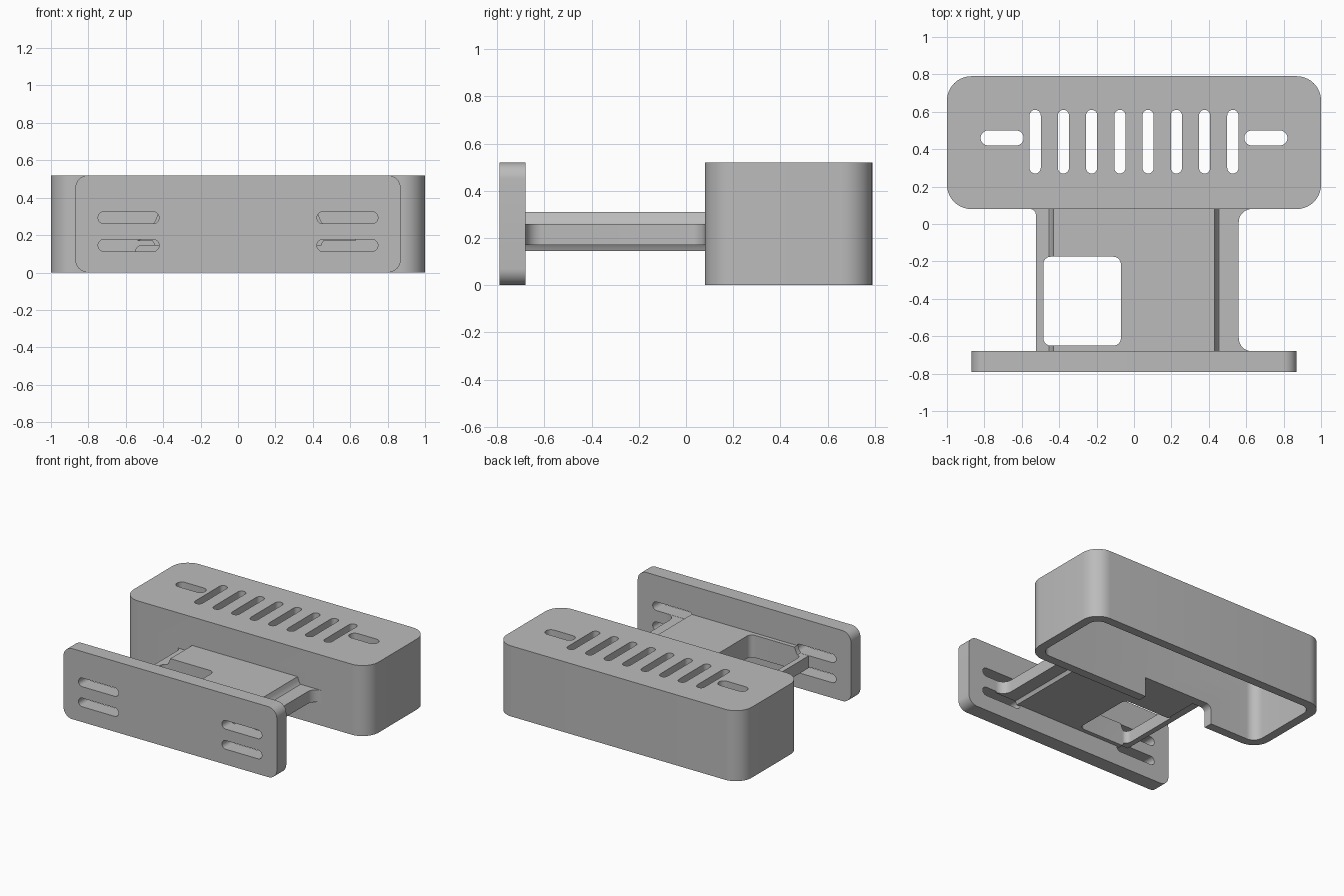
import bpy, bmesh, math
from mathutils import Vector

cube = bpy.data.objects.get("Cube")
if cube:
    bpy.data.objects.remove(cube, do_unlink=True)

grey = bpy.data.materials.new("plain_grey")
grey.use_nodes = True
grey.diffuse_color = (0.5, 0.5, 0.5, 1)
grey.node_tree.nodes["Principled BSDF"].inputs["Base Color"].default_value = (0.5, 0.5, 0.5, 1)


def arc(cx, cy, r, start, end, steps=10):
    """Points on an arc, angles in degrees."""
    angles = [math.radians(start + (end - start) * i / steps) for i in range(steps + 1)]
    return [(cx + r * math.cos(a), cy + r * math.sin(a)) for a in angles]


def rounded(x0, x1, y0, y1, r):
    """Outline of a rectangle with rounded corners."""
    r = min(r, (x1 - x0) / 2 - 1e-4, (y1 - y0) / 2 - 1e-4)
    return (arc(x1 - r, y1 - r, r, 0, 90) + arc(x0 + r, y1 - r, r, 90, 180)
            + arc(x0 + r, y0 + r, r, 180, 270) + arc(x1 - r, y0 + r, r, 270, 360))


def prism(name, outlines, axis, lo, hi):
    """Extrude outlines along z (drawn in x, y) or y (drawn in x, z)."""
    bm = bmesh.new()
    for outline in outlines:
        if axis == "z":
            pts, push = [Vector((a, b, lo)) for a, b in outline], Vector((0, 0, hi - lo))
        else:
            pts, push = [Vector((a, lo, b)) for a, b in outline], Vector((0, hi - lo, 0))
        face = bm.faces.new([bm.verts.new(p) for p in pts])
        grown = bmesh.ops.extrude_face_region(bm, geom=[face])["geom"]
        bmesh.ops.translate(bm, vec=push, verts=[g for g in grown if isinstance(g, bmesh.types.BMVert)])
    bmesh.ops.recalc_face_normals(bm, faces=bm.faces)
    mesh = bpy.data.meshes.new(name)
    bm.to_mesh(mesh)
    bm.free()
    mesh.materials.append(grey)
    obj = bpy.data.objects.new(name, mesh)
    bpy.context.collection.objects.link(obj)
    return obj


def activate(obj):
    bpy.ops.object.select_all(action="DESELECT")
    obj.select_set(True)
    bpy.context.view_layer.objects.active = obj


def combine(obj, tool, operation="DIFFERENCE"):
    """Apply a boolean and throw the tool away."""
    mod = obj.modifiers.new("combine", "BOOLEAN")
    mod.operation, mod.object, mod.solver = operation, tool, "EXACT"
    tool.hide_render = True
    activate(obj)
    bpy.ops.object.modifier_apply(modifier=mod.name)
    bpy.data.objects.remove(tool, do_unlink=True)


# Housing: open-bottomed box
WALL, FRONT, BACK, TOP = 0.065, 0.08, 0.79, 0.52
housing = prism("housing", [rounded(-1, 1, FRONT, BACK, 0.13)], "z", 0, TOP)
cavity = rounded(-1 + WALL, 1 - WALL, FRONT + WALL, BACK - WALL, 0.075)
combine(housing, prism("cavity_cutter", [cavity], "z", -0.1, TOP - WALL))

# Vent slots and the two mounting slots in the lid
slots = []
for i in range(8):
    x = (i - 3.5) * 0.151
    slots.append(rounded(x - 0.03, x + 0.03, 0.27, 0.61, 0.03))
for side in (-1, 1):
    x = side * 0.705
    slots.append(rounded(x - 0.115, x + 0.115, 0.42, 0.50, 0.04))
combine(housing, prism("lid_slot_cutter", slots, "z", TOP - 0.2, TOP + 0.1))

# Cable notch at the foot of the housing's front wall
notch = [(0.02, -0.1), (0.02, 0.145)] + arc(-0.51, 0.105, 0.04, 90, 180) + [(-0.55, -0.1)]
combine(housing, prism("notch_cutter", [notch], "y", FRONT - 0.05, FRONT + WALL + 0.03))

# Front plate with four slots
plate = prism("front_plate", [rounded(-0.87, 0.87, 0, TOP, 0.07)], "y", -0.79, -0.68)
slots = [rounded(x - 0.163, x + 0.163, z - 0.032, z + 0.032, 0.032)
         for x in (-0.585, 0.585) for z in (0.145, 0.293)]
combine(plate, prism("plate_slot_cutter", slots, "y", -0.9, -0.6))

# Bridge: flange slab with fillets running into the plate and the housing
START, END = -0.68, FRONT
flange = ([(0.63, START - 0.01), (0.63, START)] + arc(0.63, START + 0.07, 0.07, 270, 180)
          + arc(0.63, END - 0.07, 0.07, 180, 90) + [(0.63, END + 0.03), (-0.555, END + 0.03)]
          + arc(-0.555, END - 0.03, 0.03, 90, 0) + [(-0.525, START - 0.01)])
bridge = prism("bridge", [flange], "z", 0.17, 0.26)

# Thicker middle of the bridge with hollowed shoulders
half = [(0.445, 0.145), (0.451, 0.16), (0.465, 0.18), (0.465, 0.25),
        (0.448, 0.267), (0.438, 0.287), (0.43, 0.31)]
core = half + [(-x, z) for x, z in reversed(half)]
combine(bridge, prism("bridge_core", [core], "y", START - 0.01, END + 0.03), "UNION")
window = rounded(-0.485, -0.07, -0.65, -0.175, 0.04)
combine(bridge, prism("window_cutter", [window], "z", 0, 0.5))

# Smooth the rounded corners, keep the edges crisp
for part in (housing, plate, bridge):
    activate(part)
    bpy.ops.object.shade_smooth_by_angle(angle=math.radians(30))
